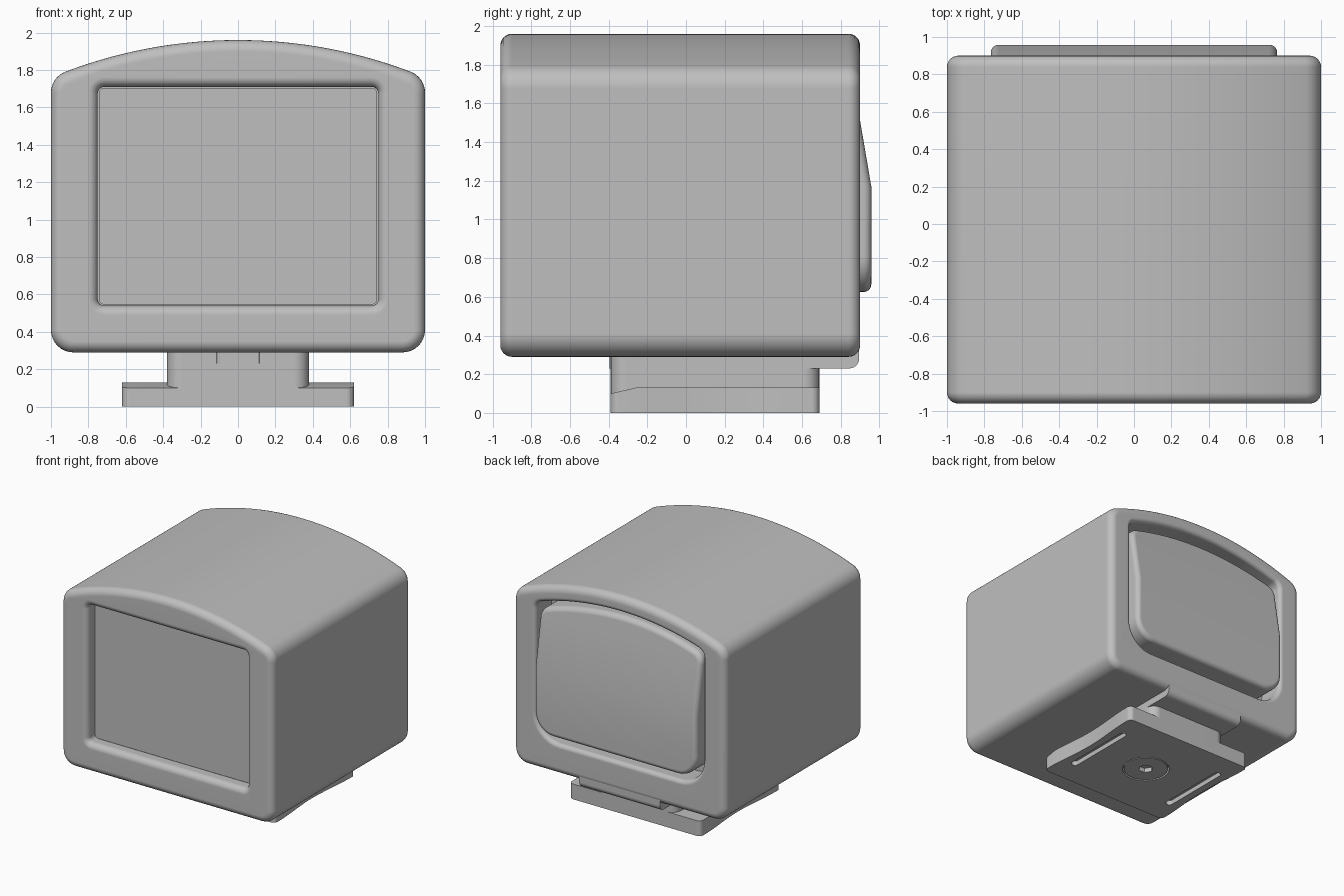
import bpy
import bmesh
from math import sin, cos, pi, atan2, sqrt, radians

if "Cube" in bpy.data.objects:
    bpy.data.objects.remove(bpy.data.objects["Cube"])

grey = bpy.data.materials.new("plain grey")
grey.use_nodes = True
GREY = (0.52, 0.52, 0.52, 1)
grey.diffuse_color = GREY
grey.node_tree.nodes["Principled BSDF"].inputs["Base Color"].default_value = GREY


def outline(shape, inset, y):
    """Rounded section with an arched top, offset inward by inset."""
    w, z0, apex, R, rb, rt = shape
    w, z0, apex, R, rb, rt = w - inset, z0 + inset, apex - inset, R - inset, rb - inset, rt - inset
    n, m = 8, 20
    c0 = apex - R
    cz = c0 + sqrt((R - rt) ** 2 - (w - rt) ** 2)
    phi = atan2(cz - c0, w - rt)
    half = []
    for i in range(n + 1):
        a = -pi / 2 + pi / 2 * i / n
        half.append((w - rb + rb * cos(a), z0 + rb + rb * sin(a)))
    for i in range(n + 1):
        a = phi * i / n
        half.append((w - rt + rt * cos(a), cz + rt * sin(a)))
    for i in range(1, m + 1):
        a = phi + (pi / 2 - phi) * i / (m + 0.5)
        half.append((R * cos(a), c0 + R * sin(a)))
    full = half + [(-x, z) for x, z in reversed(half)]
    return [(x, y, z) for x, z in full]


def finish(name, bm):
    bmesh.ops.recalc_face_normals(bm, faces=bm.faces)
    me = bpy.data.meshes.new(name)
    bm.to_mesh(me)
    bm.free()
    me.materials.append(grey)
    ob = bpy.data.objects.new(name, me)
    bpy.context.collection.objects.link(ob)
    return ob


def smooth(ob):
    bpy.ops.object.select_all(action="DESELECT")
    ob.select_set(True)
    bpy.context.view_layer.objects.active = ob
    bpy.ops.object.shade_smooth_by_angle(angle=radians(30))
    mod = ob.modifiers.new("flat face normals", "WEIGHTED_NORMAL")
    mod.keep_sharp = True


def loft(rings):
    """Closed skin through rings of equal point count, capped at both ends."""
    bm = bmesh.new()
    rows = [[bm.verts.new(p) for p in ring] for ring in rings]
    count = len(rows[0])
    for a, b in zip(rows, rows[1:]):
        for i in range(count):
            j = (i + 1) % count
            bm.faces.new((a[i], a[j], b[j], b[i]))
    bm.faces.new(rows[0])
    bm.faces.new(rows[-1])
    return bm


def prism(pts, z0, z1):
    return loft([[(x, y, z) for x, y in pts] for z in (z0, z1)])


def rounded(w, y0, y1, r, cx=0, n=6):
    """Rounded rectangle in plan."""
    pts = []
    for q, (sx, cy) in enumerate(((1, y1 - r), (-1, y1 - r), (-1, y0 + r), (1, y0 + r))):
        for i in range(n + 1):
            a = pi / 2 * (q + i / n)
            pts.append((cx + sx * (w - r) + r * cos(a), cy + r * sin(a)))
    return pts


def cut(ob, bm):
    tool = finish("cutter", bm)
    tool.hide_render = True
    mod = ob.modifiers.new("cut", "BOOLEAN")
    mod.operation, mod.solver, mod.object = "DIFFERENCE", "EXACT", tool
    bpy.context.view_layer.objects.active = ob
    bpy.ops.object.modifier_apply(modifier=mod.name)
    bpy.data.objects.remove(tool)


def disc(r, z0, z1, y, sides):
    return prism([(r * cos(2 * pi * i / sides), y + r * sin(2 * pi * i / sides))
                  for i in range(sides)], z0, z1)


# Housing: one skin from the screen recess, round the shell, into the rear recess
SHELL = (1.0, 0.29, 1.96, 2.6, 0.12, 0.12)
WINDOW = (0.75, 0.54, 1.71, 1000, 0.035, 0.035)
REAR = (0.79, 0.55, 1.83, 2.47, 0.22, 0.07)
FRONT, BACK = -0.96, 0.90
steps = [pi / 2 * i / 6 for i in range(7)]


def lip(shape, y, r, d):
    return [outline(shape, -r * (1 - cos(a)), y + d * r * (1 - sin(a))) for a in steps]


def edge(shape, y, r, d):
    return [outline(shape, r * (1 - sin(a)), y + d * r * (1 - cos(a))) for a in steps]


rings = [outline(WINDOW, 0, FRONT + 0.11)]
rings += lip(WINDOW, FRONT, 0.05, 1)
rings += edge(SHELL, FRONT, 0.06, 1)
rings += reversed(edge(SHELL, BACK, 0.06, -1))
rings += reversed(lip(REAR, BACK, 0.035, -1))
rings.append(outline(REAR, 0, BACK - 0.22))
smooth(finish("housing", loft(rings)))

# Screen sitting just inside the front recess
smooth(finish("screen", loft([outline(WINDOW, 0.006, y) for y in (FRONT + 0.115, FRONT + 0.1)])))

# Rear panel: upright below, leaning inward above the fold
PANEL = (0.765, 0.625, 1.775, 2.42, 0.18, 0.1)
FOLD = 1.17
bm = loft([outline(PANEL, 0, 0.66)] + list(reversed(edge(PANEL, 0.958, 0.04, -1))))
bmesh.ops.bisect_plane(bm, geom=bm.verts[:] + bm.edges[:] + bm.faces[:],
                       plane_co=(0, 0, FOLD), plane_no=(0, 0, 1))
for v in bm.verts:
    if v.co.y > 0.8 and v.co.z > FOLD:
        v.co.y -= 0.17 * (v.co.z - FOLD)
smooth(finish("rear_panel", bm))

# Neck under the housing
Y0, Y1 = -0.39, 0.69
MID = (Y0 + Y1) / 2
smooth(finish("neck", prism(rounded(0.38, Y0, Y1, 0.08), 0.05, 0.32)))

# Tongue reaching from the neck to the back of the housing
prof = [(0.6, 0.23)]
prof += [(0.845 + 0.05 * sin(a), 0.28 - 0.05 * cos(a)) for a in steps]
prof += [(0.895, 0.37), (0.6, 0.37)]
smooth(finish("rear_tongue", loft([[(x, y, z) for y, z in prof] for x in (-0.38, 0.38)])))

# Small ribs at the front of the neck
for side, x in (("right", -0.105), ("left", 0.105)):
    smooth(finish(side + "_neck_rib", prism(rounded(0.01, Y0 - 0.006, Y0 + 0.05, 0.004, x), 0.23, 0.3)))

# Foot: waisted plate with a ramped front edge
half = []
r = 0.04
for a in steps:
    half.append((0.62 - r + r * sin(a), Y0 + r - r * cos(a)))
for i in range(1, 20):
    t = i / 20
    half.append((0.62 - 0.03 * sin(pi * t) ** 2, Y0 + r + (Y1 - Y0 - 2 * r) * t))
for a in steps:
    half.append((0.62 - r + r * cos(a), Y1 - r + r * sin(a)))
bm = prism(half + [(-x, y) for x, y in reversed(half)], 0, 0.13)
RAMP = -0.26
bmesh.ops.bisect_plane(bm, geom=bm.verts[:] + bm.edges[:] + bm.faces[:],
                       plane_co=(0, RAMP, 0), plane_no=(0, 1, 0))
for v in bm.verts:
    if v.co.z > 0.1 and v.co.y < RAMP:
        v.co.z -= 0.03 * (RAMP - v.co.y) / (RAMP - Y0)
foot = finish("foot", bm)

# Slots and screw seat in the underside
for x in (-0.5, 0.5):
    cut(foot, prism(rounded(0.03, MID - 0.33, MID + 0.33, 0.029, x), -0.05, 0.04))
cut(foot, disc(0.19, -0.05, 0.045, MID, 48))
smooth(foot)

# Screw with a hexagonal socket
screw = finish("screw", disc(0.178, 0.002, 0.05, MID, 48))
cut(screw, disc(0.06, -0.05, 0.04, MID, 6))
smooth(screw)
